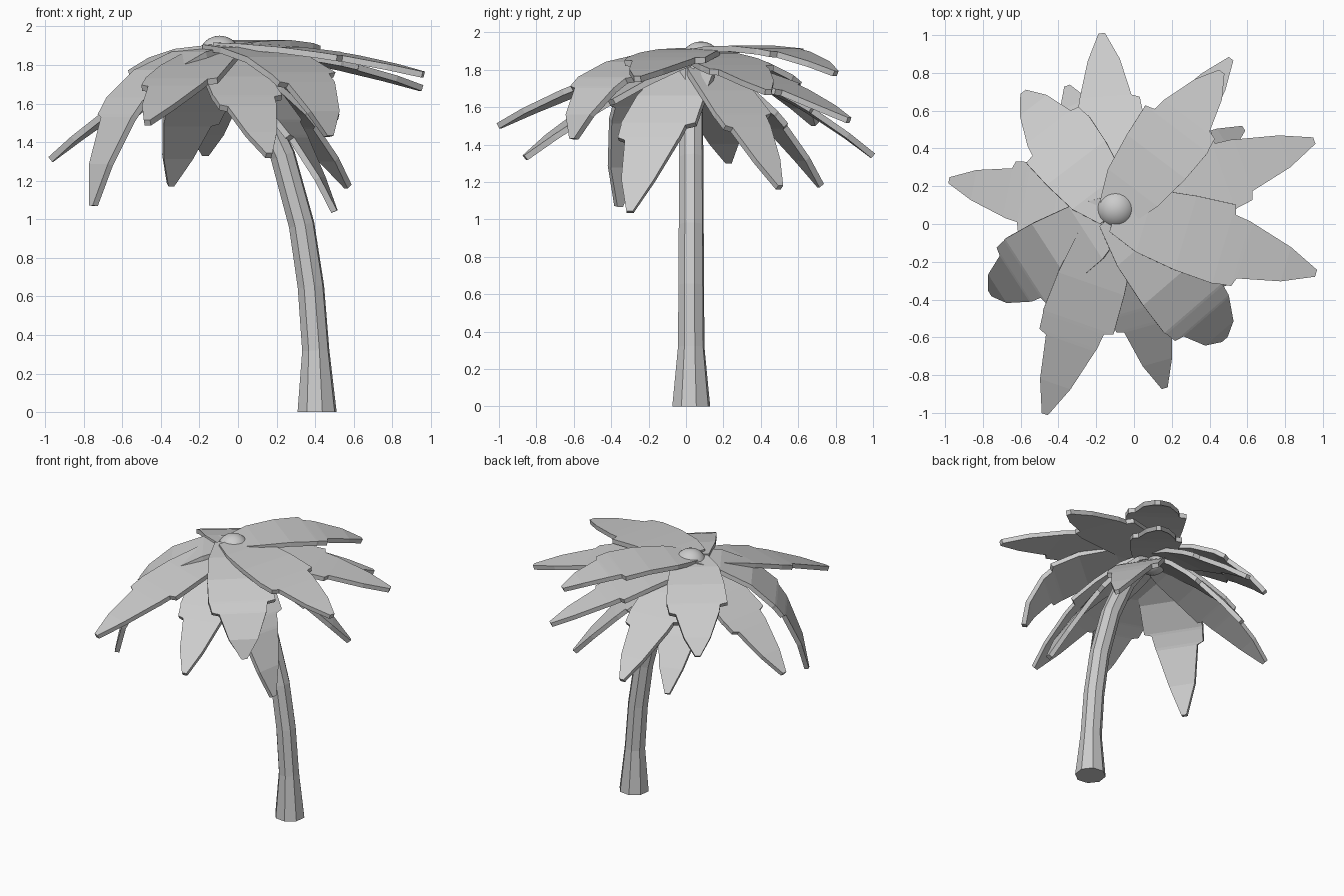
import bpy, bmesh, math
from mathutils import Vector

if "Cube" in bpy.data.objects:
    bpy.data.objects.remove(bpy.data.objects["Cube"])


def finish(name, bm):
    bmesh.ops.recalc_face_normals(bm, faces=bm.faces)
    mesh = bpy.data.meshes.new(name)
    bm.to_mesh(mesh)
    bm.free()
    ob = bpy.data.objects.new(name, mesh)
    bpy.context.collection.objects.link(ob)
    return ob


# Curved octagonal trunk: (x, z, radius)
path = [(0.41, 0, 0.105), (0.403, 0.32, 0.073), (0.378, 0.65, 0.071),
        (0.33, 0.97, 0.069), (0.232, 1.33, 0.067), (0.10, 1.62, 0.065),
        (-0.07, 1.85, 0.06)]
bm = bmesh.new()
rings = []
for i, (x, z, r) in enumerate(path):
    a, b = path[max(i - 1, 0)], path[min(i + 1, len(path) - 1)]
    tilt = math.atan2(b[0] - a[0], b[1] - a[1]) if i else 0
    ring = []
    for k in range(8):
        ang = math.pi / 12 + k * math.pi / 4
        u = r * math.cos(ang)
        ring.append(bm.verts.new((x + u * math.cos(tilt), 0.028 + r * math.sin(ang),
                                  z - u * math.sin(tilt))))
    rings.append(ring)
for lo, hi in zip(rings, rings[1:]):
    for k in range(8):
        bm.faces.new((lo[k], lo[(k + 1) % 8], hi[(k + 1) % 8], hi[k]))
bm.faces.new(rings[0])
bm.faces.new(rings[-1])
finish("trunk", bm)

# Round heart of the crown
bpy.ops.mesh.primitive_uv_sphere_add(segments=24, ring_count=12, radius=0.107,
                                     location=(-0.095, 0.08, 1.85))
heart = bpy.context.object
heart.name = "crown_heart"
heart.scale.z = 0.95
bpy.ops.object.shade_smooth()

# Frond outline: (position along the frond, left and right half widths), with notches
OUTLINE = [(0, 0.10, 0.10), (0.15, 0.17, 0.16), (0.35, 0.20, 0.19),
           (0.54, 0.215, 0.20), (0.555, 0.165, 0.195), (0.63, 0.155, 0.185),
           (0.645, 0.15, 0.14), (0.85, 0.09, 0.09), (1, 0.018, 0.018)]
THICK = 0.032


def frond(name, tip, root_z, bend, bend_z, width=1.0, turn=0):
    root = Vector((-0.1, 0.06, root_z))
    tip = Vector(tip)
    ctrl = root.lerp(tip, bend)
    ctrl.z = bend_z
    d = tip - root
    side0 = Vector((-d.y, d.x, 0)).normalized()
    bm = bmesh.new()
    rows = []
    for t, wl, wr in OUTLINE:
        p = root * (1 - t) ** 2 + ctrl * 2 * t * (1 - t) + tip * t * t
        tan = (ctrl - root) * (1 - t) + (tip - ctrl) * t
        ang = math.radians(turn) * t
        side = Vector((side0.x * math.cos(ang) - side0.y * math.sin(ang),
                       side0.x * math.sin(ang) + side0.y * math.cos(ang), 0))
        n = tan.cross(side).normalized() * THICK / 2
        l, r = side * wl * width, side * wr * width
        rows.append([bm.verts.new(v) for v in (p + l + n, p - r + n, p - r - n, p + l - n)])
    for a, b in zip(rows, rows[1:]):
        for k in range(4):
            bm.faces.new((a[k], a[(k + 1) % 4], b[(k + 1) % 4], b[k]))
    bm.faces.new(rows[0])
    bm.faces.new(rows[-1])
    finish(name, bm)


# Fronds: tip, root height, bend position, bend height, width factor, sideways turn
FRONDS = [
    ((-0.17, 1.00, 1.34), 1.86, 0.5, 1.72, 0.95),
    ((0.46, 0.80, 1.78), 1.89, 0.6, 1.97, 1.0),
    ((0.51, 0.87, 1.53), 1.85, 0.5, 1.76, 0.85),
    ((0.95, 0.44, 1.68), 1.885, 0.5, 1.855, 1.0),
    ((0.96, -0.26, 1.75), 1.90, 0.5, 1.89, 1.05),
    ((0.47, -0.60, 1.43), 1.89, 0.9, 1.875, 1.1),
    ((0.50, -0.30, 1.04), 1.84, 0.6, 1.64, 1.0, 25),
    ((0.16, -0.86, 1.33), 1.86, 0.5, 1.71, 0.9),
    ((-0.47, -1.00, 1.50), 1.87, 0.5, 1.78, 0.95),
    ((-0.75, -0.36, 1.07), 1.885, 0.85, 1.83, 1.0),
    ((-0.97, 0.23, 1.31), 1.86, 0.5, 1.68, 0.9),
    ((-0.58, 0.69, 1.51), 1.885, 0.65, 1.85, 1.0),
    ((0.57, 0.50, 1.17), 1.84, 0.5, 1.66, 0.85),
    ((-0.35, 0.72, 1.18), 1.84, 0.5, 1.68, 0.9),
]
for i, spec in enumerate(FRONDS, 1):
    frond(f"frond_{i:02d}", *spec)
